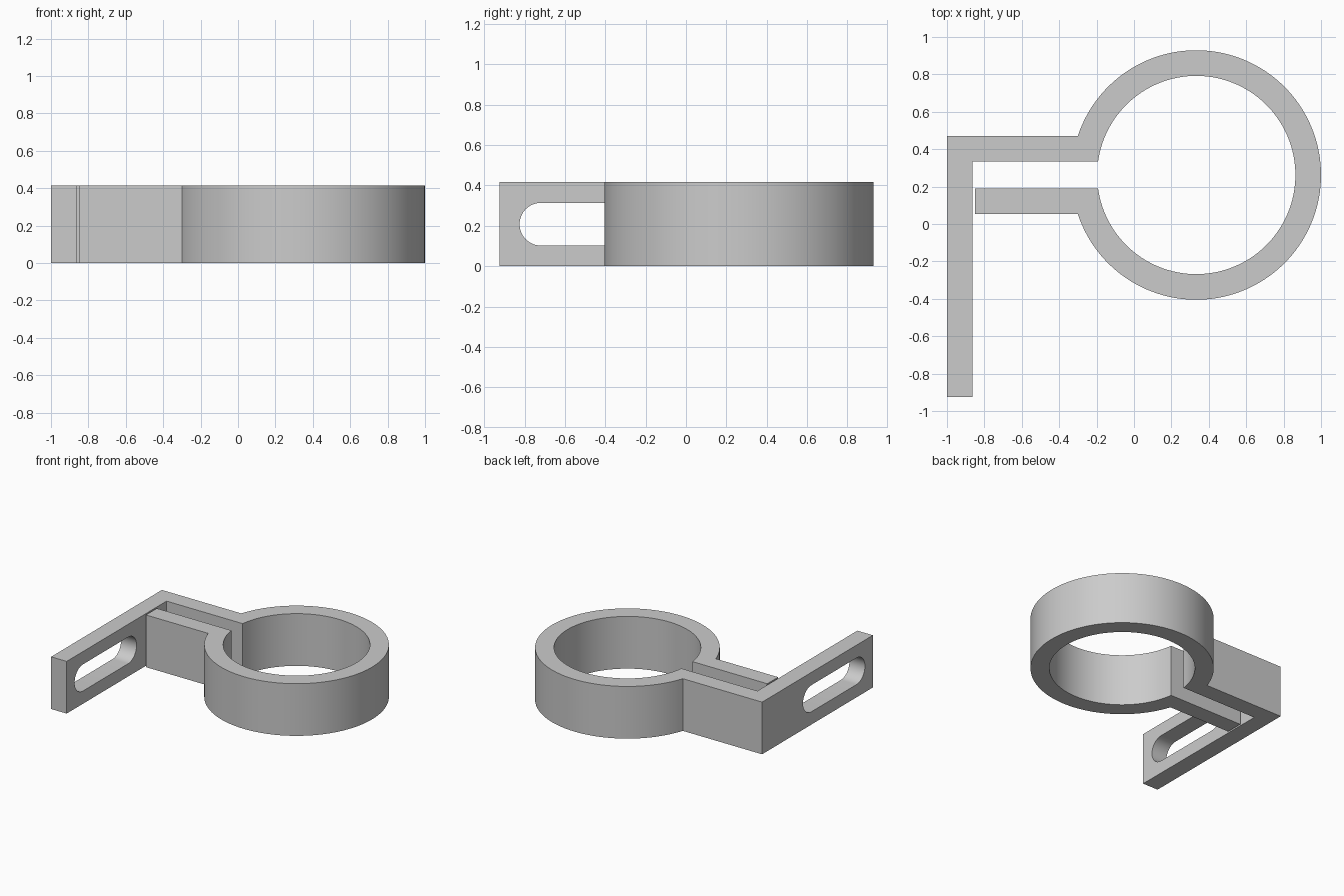
import bpy, bmesh
from math import sin, cos, asin, pi
from mathutils import Vector

cube = bpy.data.objects.get("Cube")
if cube:
    bpy.data.objects.remove(cube, do_unlink=True)

HEIGHT = 0.416
CX, CY = 0.333, 0.262           # ring centre
R_OUT, R_IN = 0.667, 0.53
GAP, ARM = 0.071, 0.208         # half distances to inner and outer arm faces
LEFT, PLATE_IN, TIP = -1.0, -0.863, -0.85
FRONT = -0.925

grey = bpy.data.materials.new("Plain grey")
grey.use_nodes = True
colour = (0.6, 0.6, 0.6, 1)
grey.diffuse_color = colour
grey.node_tree.nodes["Principled BSDF"].inputs["Base Color"].default_value = colour


def arc(cx, cy, r, start, end, steps):
    return [(cx + r * cos(start + (end - start) * i / steps),
             cy + r * sin(start + (end - start) * i / steps)) for i in range(steps + 1)]


def prism(name, points, direction):
    """Extrude a closed outline into a solid."""
    bm = bmesh.new()
    face = bm.faces.new([bm.verts.new(p) for p in points])
    out = bmesh.ops.extrude_face_region(bm, geom=[face])
    verts = [g for g in out["geom"] if isinstance(g, bmesh.types.BMVert)]
    bmesh.ops.translate(bm, verts=verts, vec=Vector(direction))
    bmesh.ops.recalc_face_normals(bm, faces=bm.faces)
    mesh = bpy.data.meshes.new(name)
    bm.to_mesh(mesh)
    bm.free()
    mesh.materials.append(grey)
    obj = bpy.data.objects.new(name, mesh)
    bpy.context.collection.objects.link(obj)
    return obj


# Split ring, its two clamping arms and the mounting plate share one outline
a_out, a_in = asin(ARM / R_OUT), asin(GAP / R_IN)
outline = arc(CX, CY, R_OUT, pi - a_out, a_out - pi, 120)
outline += [(TIP, CY - ARM), (TIP, CY - GAP)]
outline += arc(CX, CY, R_IN, a_in - pi, pi - a_in, 120)
outline += [(PLATE_IN, CY + GAP), (PLATE_IN, FRONT), (LEFT, FRONT), (LEFT, CY + ARM)]
clamp = prism("clamp_bracket", [(x, y, 0) for x, y in outline], (0, 0, HEIGHT))

# Rounded slot through the mounting plate
r, mid = 0.106, HEIGHT / 2
slot = arc(-0.825 + r, mid, r, pi / 2, 3 * pi / 2, 24)
slot += arc(-0.045 - r, mid, r, -pi / 2, pi / 2, 24)
cutter = prism("slot_cutter", [(LEFT - 0.05, y, z) for y, z in slot], (0.22, 0, 0))
cutter.hide_render = True

cut = clamp.modifiers.new("Slot", "BOOLEAN")
cut.operation = "DIFFERENCE"
cut.solver = "EXACT"
cut.object = cutter
# The slot stops short of the arm tip
bpy.ops.object.select_all(action="DESELECT")
clamp.select_set(True)
bpy.context.view_layer.objects.active = clamp
bpy.ops.object.modifier_apply(modifier=cut.name)
bpy.data.objects.remove(cutter, do_unlink=True)
bpy.ops.object.shade_smooth_by_angle(angle=0.5)
